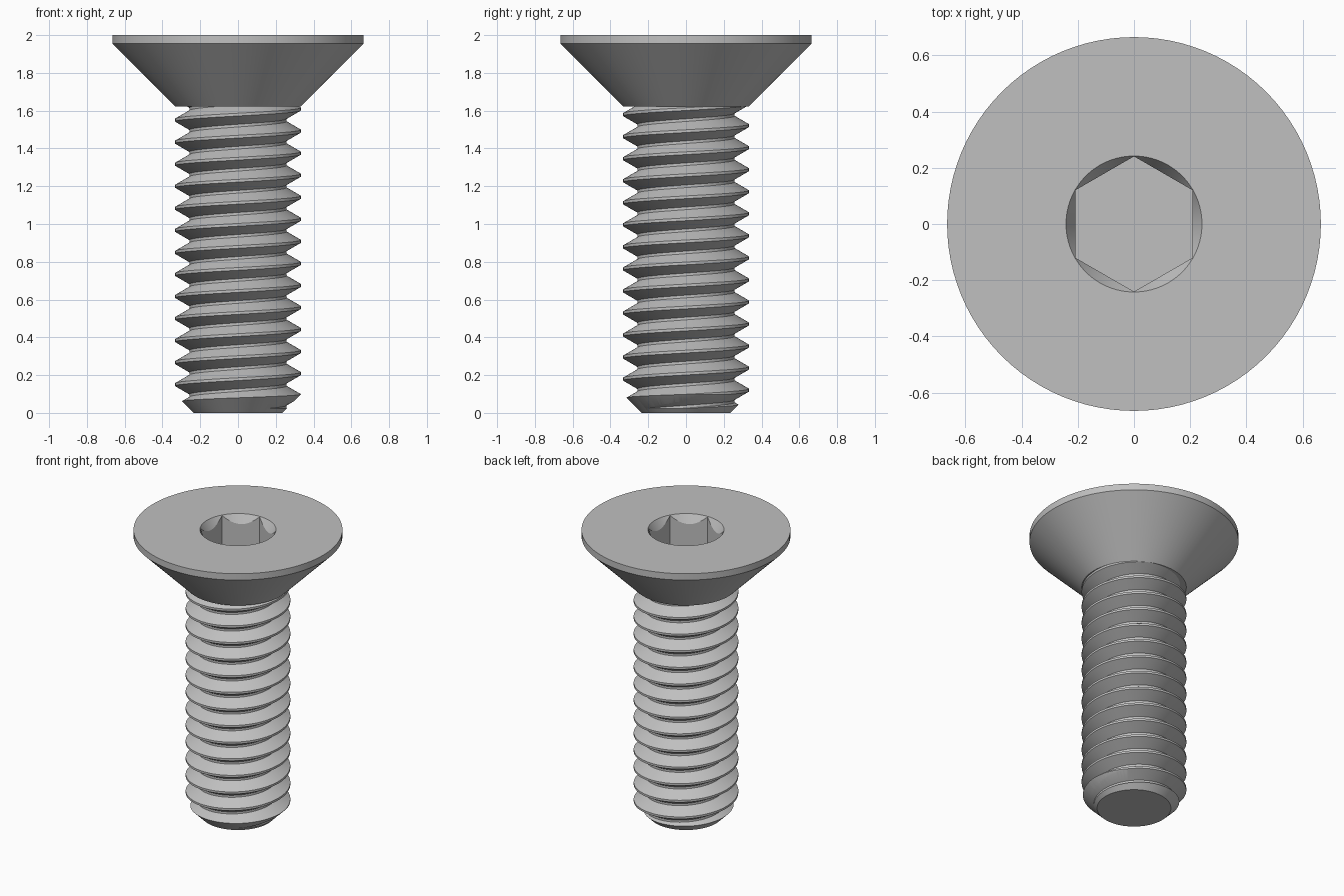
import bpy, bmesh
from math import sin, cos, pi, tan, radians

SEG = 96
PITCH = 0.1167
CREST_R, ROOT_R = 0.333, 0.257
HEAD_R, HEAD_BASE, TOP = 0.665, 1.622, 2.0

cube = bpy.data.objects.get("Cube")
if cube:
    bpy.data.objects.remove(cube, do_unlink=True)

steel = bpy.data.materials.new("grey steel")
steel.use_nodes = True
colour = (0.53, 0.53, 0.53, 1)
steel.diffuse_color = colour
steel.node_tree.nodes["Principled BSDF"].inputs["Base Color"].default_value = colour


def finish(bm, name):
    bmesh.ops.recalc_face_normals(bm, faces=bm.faces[:])
    mesh = bpy.data.meshes.new(name)
    bm.to_mesh(mesh)
    bm.free()
    mesh.materials.append(steel)
    obj = bpy.data.objects.new(name, mesh)
    bpy.context.collection.objects.link(obj)
    return obj


def lathe(name, profile, seg=SEG, start=0.0):
    """Closed solid turned around z from (radius, height) points, capped flat."""
    bm = bmesh.new()
    rings = []
    for r, z in profile:
        angles = [start + 2 * pi * j / seg for j in range(seg)]
        rings.append([bm.verts.new((r * cos(a), r * sin(a), z)) for a in angles])
    for low, high in zip(rings, rings[1:]):
        for j in range(seg):
            k = (j + 1) % seg
            bm.faces.new((low[j], low[k], high[k], high[j]))
    bm.faces.new(rings[0])
    bm.faces.new(rings[-1])
    return finish(bm, name)


def helix_solid(name, z_start, turns):
    """Right-hand V thread around a solid core, closed with a fan at each end."""
    crest = PITCH / 16
    flank = crest + (CREST_R - ROOT_R) * tan(radians(30))
    section = [(-flank, ROOT_R), (-crest, CREST_R), (crest, CREST_R), (flank, ROOT_R)]
    rows = [(z_start + t * PITCH + dz, r) for t in range(turns) for dz, r in section]
    bm = bmesh.new()
    grid = []
    for z, r in rows:
        ring = []
        for j in range(SEG):
            a = 2 * pi * j / SEG
            ring.append(bm.verts.new((r * cos(a), r * sin(a), z + PITCH * j / SEG)))
        grid.append(ring)

    def vert(row, j):
        # one full turn lands on the same row of the next pitch
        return grid[row + 4][0] if j == SEG else grid[row][j]

    for row in range(len(rows) - 1):
        for j in range(SEG):
            if j == SEG - 1 and row + 5 >= len(rows):
                continue
            bm.faces.new((vert(row, j), vert(row, j + 1),
                          vert(row + 1, j + 1), vert(row + 1, j)))
    # end fans
    border = [e for e in bm.edges if e.is_boundary]
    low = bm.verts.new((0, 0, z_start - PITCH))
    high = bm.verts.new((0, 0, z_start + (turns + 1) * PITCH))
    for e in border:
        bm.faces.new((*e.verts, low if e.verts[0].co.z < 1 else high))
    return finish(bm, name)


def cut(obj, tool, operation):
    mod = obj.modifiers.new("cut", 'BOOLEAN')
    mod.operation = operation
    mod.solver = 'EXACT'
    mod.object = tool
    bpy.context.view_layer.update()
    graph = bpy.context.evaluated_depsgraph_get()
    mesh = bpy.data.meshes.new_from_object(obj.evaluated_get(graph))
    obj.modifiers.clear()
    obj.data = mesh
    bpy.data.objects.remove(tool, do_unlink=True)


# Countersunk head with a thin straight rim
head = lathe("countersunk_head", [(CREST_R, HEAD_BASE), (HEAD_R, 1.955), (HEAD_R, TOP)])

# Hexagonal drive socket with a conical lead-in
cut(head, lathe("socket_cutter", [(0.2406, 1.7), (0.2406, 2.1)], 6, pi / 2), 'DIFFERENCE')
slope = tan(radians(30))
cut(head, lathe("lead_in_cutter", [(0.242 - 0.1 * slope, TOP - 0.1),
                                   (0.242 + 0.1 * slope, TOP + 0.1)]), 'DIFFERENCE')

# Threaded shank, trimmed to length with a chamfered tip
shank = helix_solid("threaded_shank", 1.55 - PITCH / 2 - 15 * PITCH, 18)
cut(shank, lathe("shank_trimmer", [(0.235, 0), (0.355, 0.12), (0.355, HEAD_BASE + 0.003)]),
    'INTERSECT')

# Smooth round surfaces, crisp edges
bpy.ops.object.select_all(action='DESELECT')
for obj in (head, shank):
    obj.select_set(True)
bpy.context.view_layer.objects.active = head
bpy.ops.object.shade_smooth_by_angle(angle=radians(25))
